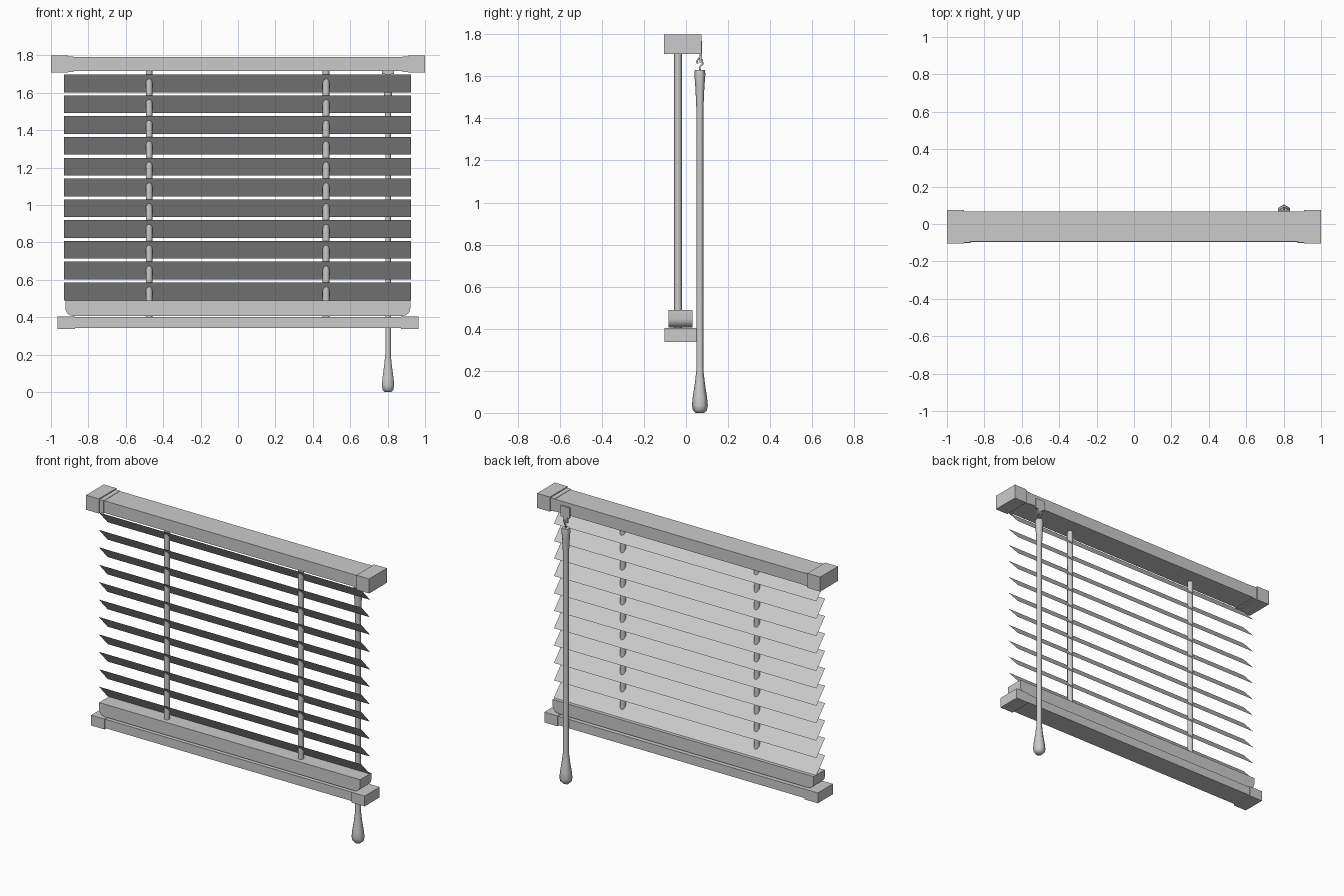
import bpy, bmesh, math
from mathutils import Vector

if "Cube" in bpy.data.objects:
    bpy.data.objects.remove(bpy.data.objects["Cube"], do_unlink=True)

grey = bpy.data.materials.new("blind_grey")
grey.use_nodes = True
GREY = (0.6, 0.6, 0.6, 1)
grey.diffuse_color = GREY
grey.node_tree.nodes["Principled BSDF"].inputs["Base Color"].default_value = GREY


def finish(name, bm, smooth=None):
    mesh = bpy.data.meshes.new(name)
    bm.to_mesh(mesh)
    bm.free()
    mesh.materials.append(grey)
    obj = bpy.data.objects.new(name, mesh)
    bpy.context.collection.objects.link(obj)
    if smooth:
        bpy.ops.object.select_all(action="DESELECT")
        obj.select_set(True)
        bpy.context.view_layer.objects.active = obj
        bpy.ops.object.shade_smooth_by_angle(angle=math.radians(smooth))
    return obj


def box(name, x, y, z, round_ends=0):
    """Box from (min, max) ranges; round_ends rounds its lower end edges."""
    bm = bmesh.new()
    bmesh.ops.create_cube(bm, size=1)
    for v in bm.verts:
        v.co = Vector([(a + b) / 2 + c * (b - a) for c, (a, b) in zip(v.co, (x, y, z))])
    if round_ends:
        ends = [e for e in bm.edges if all(v.co.z < sum(z) / 2 for v in e.verts)
                and abs(e.verts[0].co.x - e.verts[1].co.x) < 0.001]
        bmesh.ops.bevel(bm, geom=ends, offset=round_ends, segments=4, profile=0.5, affect="EDGES")
    return finish(name, bm, 40 if round_ends else None)


def lathe(name, x, y, profile, sides):
    """Capped upright turned shape from (radius, height) pairs, low to high."""
    bm = bmesh.new()
    rings = []
    for r, z in profile:
        angles = [2 * math.pi * i / sides + math.pi / 2 for i in range(sides)]
        rings.append([bm.verts.new((x + r * math.cos(a), y + r * math.sin(a), z)) for a in angles])
    for low, high in zip(rings, rings[1:]):
        for i in range(sides):
            j = (i + 1) % sides
            bm.faces.new((low[i], low[j], high[j], high[i]))
    bm.faces.new(rings[0][::-1])
    bm.faces.new(rings[-1])
    return finish(name, bm, 65)


# Head rail and bottom rail, with end caps
box("head_rail", (-0.92, 0.92), (-0.093, 0.067), (1.715, 1.792))
box("bottom_rail", (-0.89, 0.89), (-0.095, 0.045), (0.343, 0.4))
box("bottom_slat_stack", (-0.923, 0.921), (-0.083, 0.03), (0.407, 0.488), 0.04)
for side, name in ((-1, "right"), (1, "left")):
    def span(a, b):
        return tuple(sorted((side * a, side * b)))
    box(name + "_head_cap", span(0.91, 1), (-0.105, 0.074), (1.707, 1.8))
    box(name + "_head_collar", span(0.88, 0.91), (-0.098, 0.067), (1.712, 1.794))
    box(name + "_bottom_cap", span(0.872, 0.966), (-0.102, 0.05), (0.337, 0.403))
    # Lift cord through the slats
    lathe(name + "_cord", side * 0.473 - 0.002, -0.038, ((0.018, 0.39), (0.018, 1.72)), 8)

# Tilted paper-thin slats, front edge high
for i in range(11):
    top = 1.697 - i * 0.1112
    bm = bmesh.new()
    corners = ((-0.929, -0.076, top), (0.925, -0.076, top),
               (0.925, 0.011, top - 0.095), (-0.929, 0.011, top - 0.095))
    bm.faces.new([bm.verts.new(c) for c in corners])
    finish(f"slat_{i + 1}", bm)

# Tilt wand: six-sided rod with flared tip and teardrop handle
WX, WY = 0.802, 0.066
lathe("tilt_wand", WX, WY, (
    (0.02, 0.0), (0.033, 0.012), (0.038, 0.035), (0.034, 0.075), (0.024, 0.14),
    (0.017, 0.2), (0.017, 1.45), (0.021, 1.54), (0.026, 1.61), (0.024, 1.63)), 6)

# Bracket on the back of the head rail, and the hook holding the wand
box("wand_bracket", (WX - 0.032, WX + 0.032), (0.064, 0.076), (1.7, 1.768))
box("wand_bracket_tab", (WX - 0.015, WX + 0.015), (0.064, 0.076), (1.665, 1.7))
curve = bpy.data.curves.new("wand_hook", "CURVE")
curve.dimensions = "3D"
curve.bevel_depth = 0.005
curve.bevel_resolution = 1
curve.use_fill_caps = True
curve.materials.append(grey)
path = ((0.066, 1.62), (0.066, 1.645), (0.08, 1.66), (0.076, 1.68),
        (0.06, 1.685), (0.052, 1.672), (0.056, 1.66))
spline = curve.splines.new("POLY")
spline.points.add(len(path) - 1)
for point, (y, z) in zip(spline.points, path):
    point.co = (WX, y, z, 1)
hook = bpy.data.objects.new("wand_hook", curve)
bpy.context.collection.objects.link(hook)
